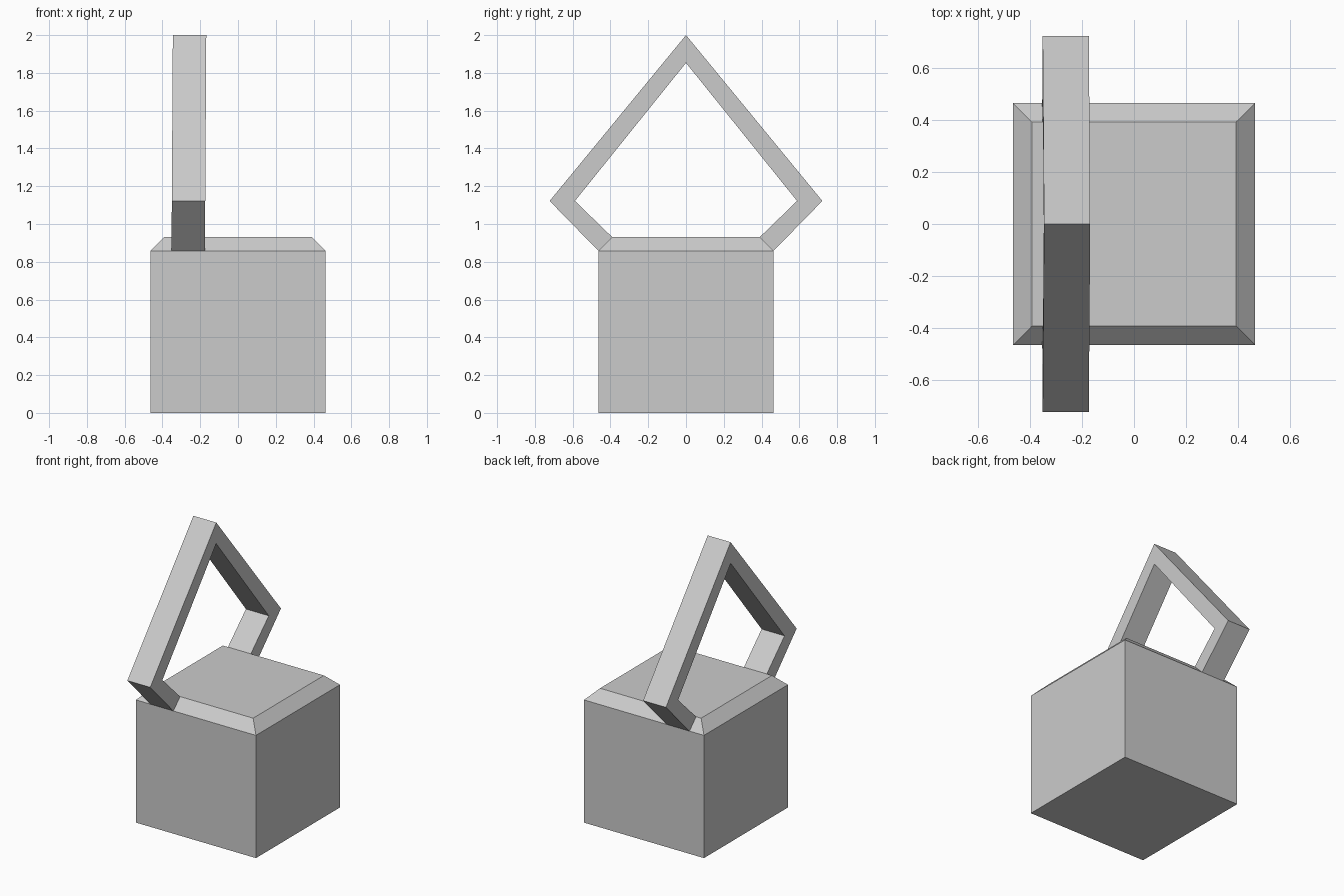
import bpy, bmesh

if "Cube" in bpy.data.objects:
    bpy.data.objects.remove(bpy.data.objects["Cube"])

def make_object(name, bm):
    bmesh.ops.recalc_face_normals(bm, faces=bm.faces)
    mesh = bpy.data.meshes.new(name)
    bm.to_mesh(mesh)
    bm.free()
    obj = bpy.data.objects.new(name, mesh)
    bpy.context.collection.objects.link(obj)
    return obj

# Block body: stacked square sections, the last one inset for the top chamfer
HALF, TOP_HALF = 0.464, 0.391
SHOULDER, TOP = 0.858, 0.931
bm = bmesh.new()
rings = []
for half, z in ((HALF, 0), (HALF, SHOULDER), (TOP_HALF, TOP)):
    rings.append([bm.verts.new((sx * half, sy * half, z))
                  for sx, sy in ((-1, -1), (1, -1), (1, 1), (-1, 1))])
for low, high in zip(rings, rings[1:]):
    for i in range(4):
        j = (i + 1) % 4
        bm.faces.new((low[i], low[j], high[j], high[i]))
bm.faces.new(rings[0])
bm.faces.new(rings[-1])
make_object("block_body", bm)

# Pointed handle: half profile of (outer, inner) pairs in y-z, mirrored over y
half_profile = [((HALF, SHOULDER), (TOP_HALF, TOP)),
                ((0.722, 1.122), (0.588, 1.122)),
                ((0.0, 2.0), (0.0, 1.853))]
profile = half_profile + [tuple((-y, z) for y, z in pair)
                          for pair in reversed(half_profile[:-1])]
LEFT, WIDTH, LEAN = -0.352, 0.177, 0.007

def handle_vert(bm, point, offset):
    y, z = point
    lean = LEAN * (z - SHOULDER) / (2.0 - SHOULDER)
    return bm.verts.new((LEFT + offset + lean, y, z))

bm = bmesh.new()
sections = []
for outer, inner in profile:
    sections.append([handle_vert(bm, outer, 0), handle_vert(bm, outer, WIDTH),
                     handle_vert(bm, inner, WIDTH), handle_vert(bm, inner, 0)])
for a, b in zip(sections, sections[1:]):
    for i in range(4):
        j = (i + 1) % 4
        bm.faces.new((a[i], a[j], b[j], b[i]))
bm.faces.new(sections[0])
bm.faces.new(sections[-1])
make_object("handle", bm)
